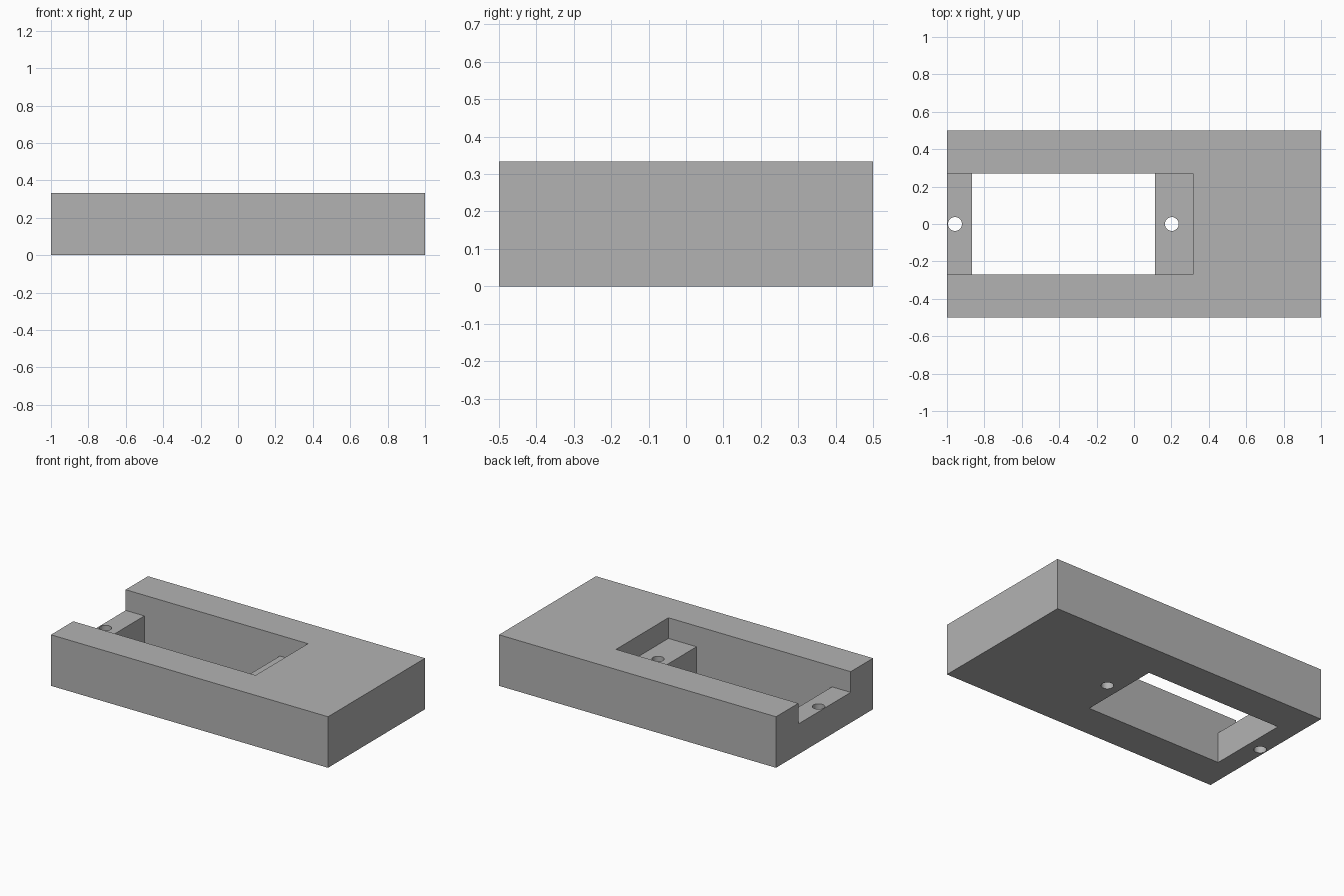
import bpy, bmesh
from mathutils import Matrix, Vector

if "Cube" in bpy.data.objects:
    bpy.data.objects.remove(bpy.data.objects["Cube"], do_unlink=True)

LENGTH, WIDTH, HEIGHT = 2.0, 1.0, 0.333
LEDGE_Z = 0.198
POCKET_HALF = 0.27
HOLE_RADIUS = 0.037

grey = bpy.data.materials.new("plain grey")
grey.use_nodes = True
grey.diffuse_color = (0.45, 0.45, 0.45, 1)
grey.node_tree.nodes["Principled BSDF"].inputs["Base Color"].default_value = (0.45, 0.45, 0.45, 1)


def add_object(name, bm):
    bmesh.ops.recalc_face_normals(bm, faces=bm.faces[:])
    mesh = bpy.data.meshes.new(name)
    bm.to_mesh(mesh)
    bm.free()
    mesh.materials.append(grey)
    obj = bpy.data.objects.new(name, mesh)
    bpy.context.collection.objects.link(obj)
    return obj


def extrude_profile(name, points, half_width):
    """Extrude an x-z outline along y, centred on y = 0."""
    bm = bmesh.new()
    face = bm.faces.new([bm.verts.new((x, -half_width, z)) for x, z in points])
    new = bmesh.ops.extrude_face_region(bm, geom=[face])["geom"]
    moved = [v for v in new if isinstance(v, bmesh.types.BMVert)]
    bmesh.ops.translate(bm, verts=moved, vec=Vector((0, 2 * half_width, 0)))
    return add_object(name, bm)


def hole_cutter(name, x):
    bm = bmesh.new()
    bmesh.ops.create_cone(bm, cap_ends=True, segments=32, radius1=HOLE_RADIUS,
                          radius2=HOLE_RADIUS, depth=1,
                          matrix=Matrix.Translation((x, 0, 0)))
    return add_object(name, bm)


# Solid block
end = LENGTH / 2
block = extrude_profile("mounting_block",
                        [(-end, 0), (end, 0), (end, HEIGHT), (-end, HEIGHT)], WIDTH / 2)

# Stepped pocket: open at the right end, with a ledge either side of the window
pocket = extrude_profile("pocket_cutter", [
    (-1.2, LEDGE_Z), (-0.865, LEDGE_Z), (-0.865, -0.2), (0.113, -0.2),
    (0.113, LEDGE_Z), (0.316, LEDGE_Z), (0.316, 0.6), (-1.2, 0.6)], POCKET_HALF)

# Screw holes through both ledges
cutters = [pocket, hole_cutter("end_hole_cutter", -0.957),
           hole_cutter("inner_hole_cutter", 0.202)]

# Cut the block, then drop the cutters
bpy.context.view_layer.objects.active = block
for cutter in cutters:
    cutter.hide_render = True
    mod = block.modifiers.new(cutter.name, 'BOOLEAN')
    mod.operation = 'DIFFERENCE'
    mod.solver = 'EXACT'
    mod.object = cutter
    bpy.ops.object.modifier_apply(modifier=mod.name)
    bpy.data.objects.remove(cutter, do_unlink=True)

# Smooth hole walls, crisp edges everywhere else
block.select_set(True)
bpy.ops.object.shade_smooth_by_angle()
